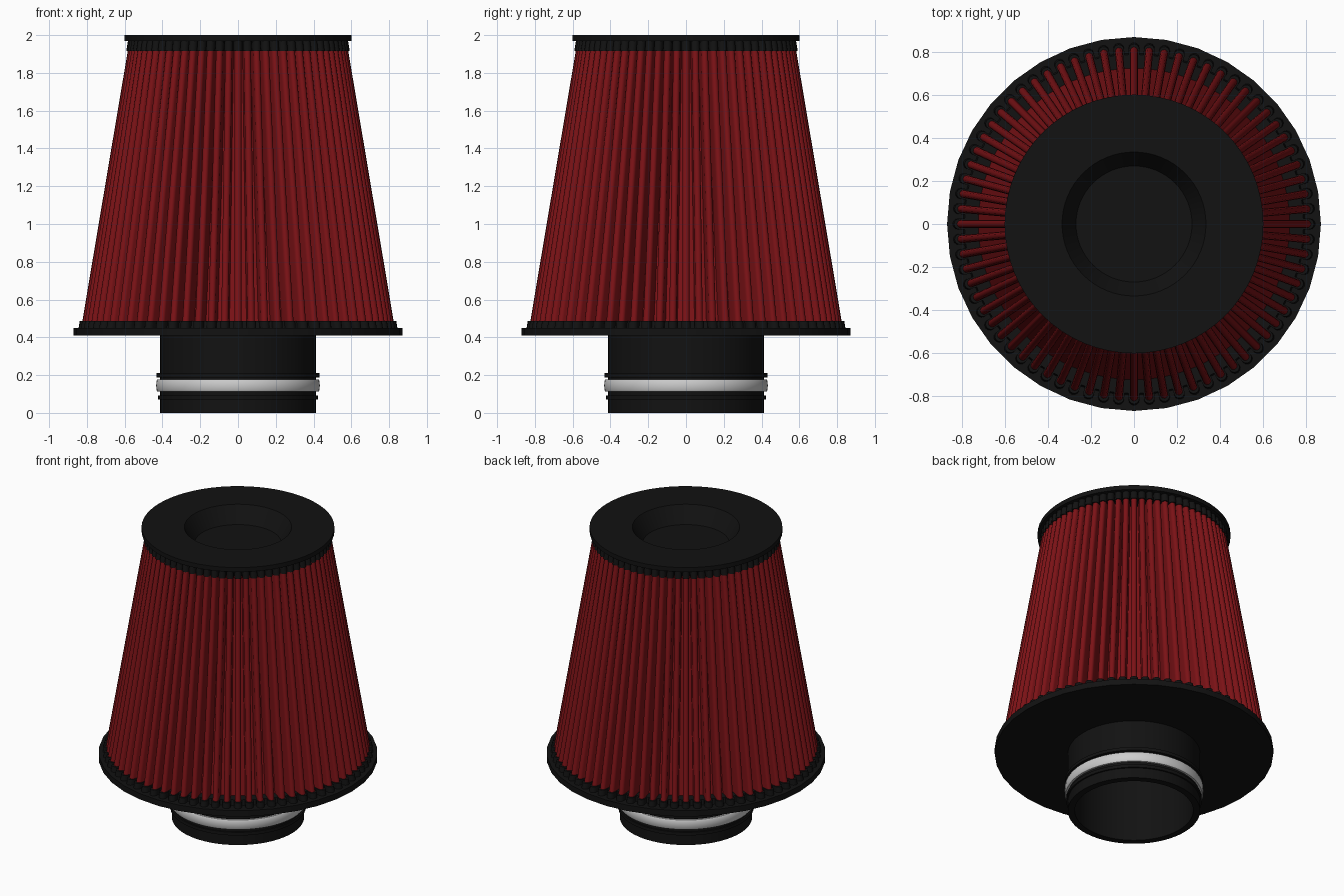
import bpy, bmesh
from math import sin, cos, pi

if "Cube" in bpy.data.objects:
    bpy.data.objects.remove(bpy.data.objects["Cube"])

PLEATS = 72


def material(name, rgb):
    m = bpy.data.materials.new(name)
    m.diffuse_color = (*rgb, 1)
    m.use_nodes = True
    m.node_tree.nodes["Principled BSDF"].inputs["Base Color"].default_value = m.diffuse_color
    return m


RED = material("red_gauze", (0.2, 0.006, 0.008))
BLACK = material("black_rubber", (0.006, 0.006, 0.006))
STEEL = material("steel", (0.6, 0.59, 0.6))


def loft(name, rings, mat, closed, angle):
    """Skin a list of equally long point rings."""
    bm = bmesh.new()
    vr = [[bm.verts.new(p) for p in ring] for ring in rings]
    n = len(vr[0])
    pairs = list(zip(vr, vr[1:]))
    if closed:
        pairs.append((vr[-1], vr[0]))
    for a, b in pairs:
        for i in range(n):
            j = (i + 1) % n
            bm.faces.new((a[i], a[j], b[j], b[i]))
    bmesh.ops.remove_doubles(bm, verts=bm.verts, dist=1e-5)
    bmesh.ops.recalc_face_normals(bm, faces=bm.faces)
    me = bpy.data.meshes.new(name)
    bm.to_mesh(me)
    bm.free()
    me.materials.append(mat)
    ob = bpy.data.objects.new(name, me)
    bpy.context.collection.objects.link(ob)
    bpy.ops.object.select_all(action='DESELECT')
    ob.select_set(True)
    bpy.context.view_layer.objects.active = ob
    bpy.ops.object.shade_smooth_by_angle(angle=angle)
    return ob


def lathe(name, profile, mat, n=64, closed=True):
    rings = [[(r * cos(2 * pi * i / n), r * sin(2 * pi * i / n), z)
              for i in range(n)] for r, z in profile]
    return loft(name, rings, mat, closed, 0.55)


def pleat_ring(r, z, half, depth):
    """Star outline of constant-width ribs with round tips."""
    tip = [(r - half + half * cos(a), half * sin(a))
           for a in [k * pi / 6 for k in range(-3, 4)]]
    root = r - depth
    w = min(half, root * sin(pi / PLEATS) * 0.9)
    section = [(root, -w)] + tip + [(root, w)]
    pts = []
    for i in range(PLEATS):
        c, s = cos(2 * pi * i / PLEATS), sin(2 * pi * i / PLEATS)
        pts += [(u * c - v * s, u * s + v * c, z) for u, v in section]
    return pts


def cone_radius(z):
    return 0.825 + (0.583 - 0.825) * (z - 0.48) / (1.92 - 0.48)


# Pleated filter element
loft("filter_pleats",
     [pleat_ring(cone_radius(z), z, 0.0185, 0.1) for z in (0.44, 1.98)],
     RED, False, 0.6)


# Scalloped rubber collars gripping the pleats at both ends
def collar(name, z0, z1, half, grow):
    def ring(z, inner):
        r = cone_radius(z) + grow
        return pleat_ring(r - 0.12, z, 0.002, 0.01) if inner else pleat_ring(r, z, half, 0.05)
    loft(name, [ring(z0, True), ring(z0, False), ring(z1, False), ring(z1, True)],
         BLACK, True, 0.6)


collar("lower_collar", 0.44, 0.487, 0.025, 0.014)
collar("upper_collar", 1.915, 1.975, 0.0225, 0.008)

# Base flange
lathe("base_flange", [(0.38, 0.41), (0.87, 0.41), (0.87, 0.45), (0.38, 0.45)], BLACK, 36)

# Top cap with tapered recess
lathe("top_cap", [(0, 1.89), (0.27, 1.89), (0.335, 2.0), (0.602, 2.0), (0.602, 1.97),
                  (0.36, 1.97), (0.29, 1.86), (0, 1.86)], BLACK, closed=False)

# Hollow inlet neck
lathe("inlet_neck", [(0.37, 0), (0.413, 0), (0.413, 0.43), (0.37, 0.43)], BLACK)

# Ridges that keep the clamp in place
for name, z, r in (("lower_ridge", 0.07, 0.423), ("upper_ridge", 0.188, 0.432)):
    lathe(name, [(0.405, z), (r, z), (r, z + 0.022), (0.405, z + 0.022)], BLACK)

# Steel hose clamp band
lathe("hose_clamp", [(0.408, 0.112), (0.426, 0.112), (0.432, 0.122), (0.433, 0.145),
                     (0.432, 0.168), (0.426, 0.178), (0.408, 0.178)], STEEL)
